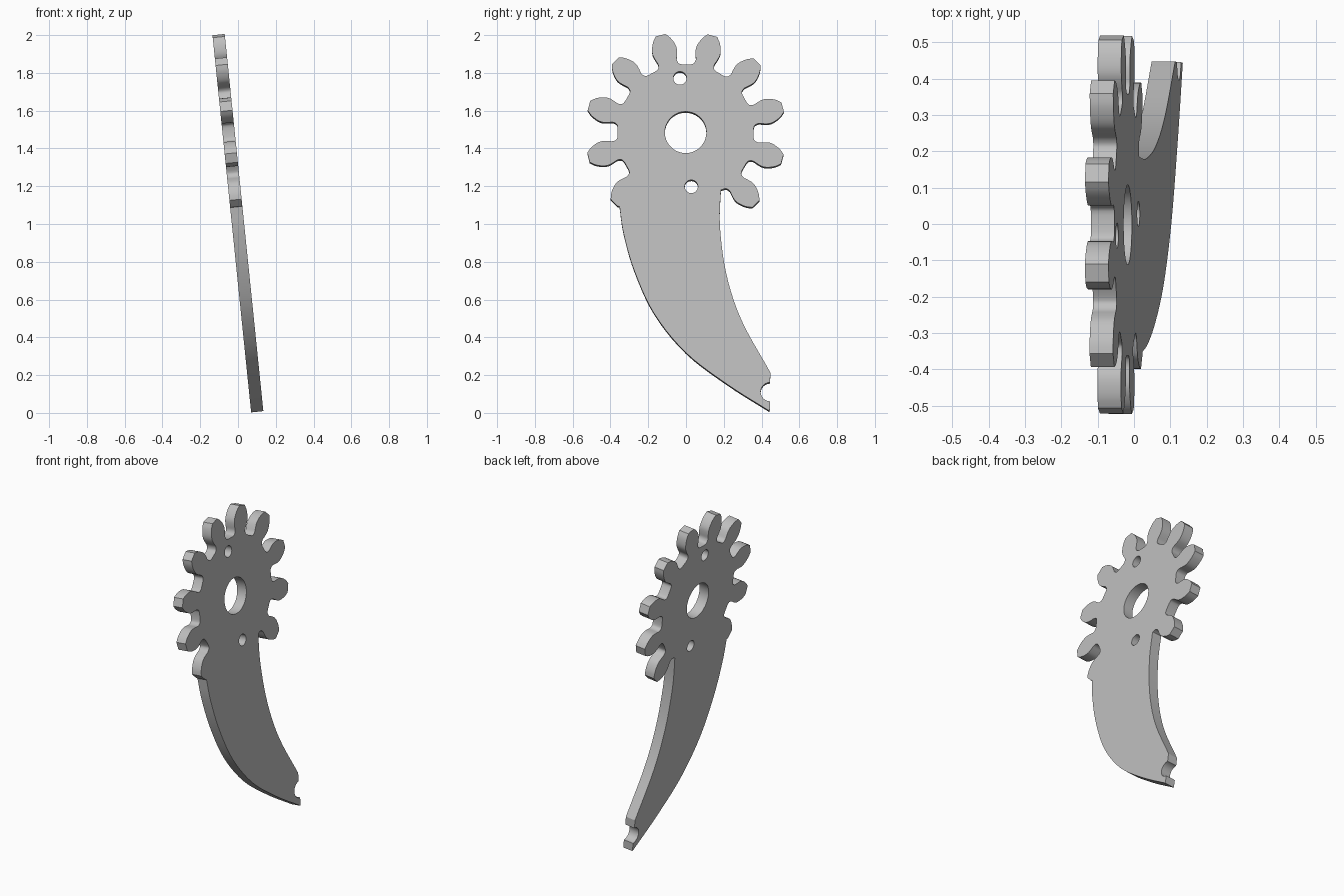
import bpy, bmesh, math
from mathutils import Matrix, Vector

cube = bpy.data.objects.get("Cube")
if cube:
    bpy.data.objects.remove(cube)

TILT = math.atan(0.1025)
THICKNESS = 0.065
HUB = Vector((-0.002, 1.482))


def smooth(points, steps=5):
    """Smooth path through a few control points (Catmull-Rom)."""
    p = [Vector(q) for q in points]
    p = [2 * p[0] - p[1]] + p + [2 * p[-1] - p[-2]]
    path = []
    for a, b, c, d in zip(p, p[1:], p[2:], p[3:]):
        for i in range(steps):
            t = i / steps
            path.append(0.5 * (2 * b + (c - a) * t + (2 * a - 5 * b + 4 * c - d) * t ** 2
                               + (3 * b - a - 3 * c + d) * t ** 3))
    return path + [p[-2]]


def arc(centre, radius, start, end, count):
    return [Vector(centre) + radius * Vector((math.cos(a), math.sin(a)))
            for a in (math.radians(start + (end - start) * i / count) for i in range(count + 1))]


# Tooth flank as (radius, half width), from root to tip
flank = smooth([(0.353, 0.072), (0.363, 0.056), (0.385, 0.051), (0.41, 0.059),
                (0.44, 0.066), (0.47, 0.062), (0.505, 0.047), (0.531, 0.026)], 3)


def tooth(degrees, cut=False):
    a = math.radians(degrees)
    out, side = Vector((math.cos(a), math.sin(a))), Vector((-math.sin(a), math.cos(a)))
    rising = [HUB + out * f.x - side * f.y for f in flank]
    falling = [HUB + out * f.x + side * f.y for f in reversed(flank)]
    return rising + (falling[:1] if cut else falling)


# Ten teeth, the last one merging into the blade
outline = []
for k in range(10):
    outline += tooth(-45.5 + 30 * k, cut=(k == 9))

# Curved blade: outer edge, notched tip, inner edge
outline += smooth([(-0.352, 1.09), (-0.33, 0.945), (-0.272, 0.745), (-0.167, 0.52),
                   (0.0, 0.315), (0.22, 0.147), (0.443, 0.006)])
outline += arc((0.445, 0.108), 0.05, 270, 90, 12)
outline += smooth([(0.447, 0.21), (0.295, 0.485), (0.214, 0.73), (0.18, 0.98),
                   (0.184, 1.16), (0.19, 1.178)])

# Centre bore and two pin holes
pin = Vector((-0.03, 0.287))
loops = [outline,
         arc(HUB, 0.11, 0, 350, 35),
         arc(HUB + pin, 0.035, 0, 345, 23),
         arc(HUB - pin, 0.035, 0, 345, 23)]

# Filled profile, extruded to a plate
curve = bpy.data.curves.new("geared_blade", 'CURVE')
curve.dimensions = '2D'
curve.fill_mode = 'BOTH'
curve.extrude = THICKNESS / 2
for loop in loops:
    spline = curve.splines.new('POLY')
    spline.points.add(len(loop) - 1)
    for point, co in zip(spline.points, loop):
        point.co = (co.x, (co.y - 1) / math.cos(TILT), 0, 1)
    spline.use_cyclic_u = True

grey = bpy.data.materials.new("plain_grey")
grey.use_nodes = True
colour = (0.52, 0.52, 0.52, 1)
grey.diffuse_color = colour
grey.node_tree.nodes["Principled BSDF"].inputs["Base Color"].default_value = colour
curve.materials.append(grey)

plate = bpy.data.objects.new("geared_blade", curve)
bpy.context.collection.objects.link(plate)
bpy.ops.object.select_all(action='DESELECT')
plate.select_set(True)
bpy.context.view_layer.objects.active = plate
bpy.ops.object.convert(target='MESH')
plate = bpy.context.object

# Weld the rims and stand the plate up with its lean
s, c = math.sin(TILT), math.cos(TILT)
stand = Matrix(((0, -s, c, 0), (1, 0, 0, 0), (0, c, s, 1), (0, 0, 0, 1)))
bm = bmesh.new()
bm.from_mesh(plate.data)
bmesh.ops.remove_doubles(bm, verts=bm.verts, dist=0.0001)
bm.transform(stand)
bmesh.ops.recalc_face_normals(bm, faces=bm.faces)
bm.to_mesh(plate.data)
bm.free()
bpy.ops.object.shade_smooth_by_angle(angle=math.radians(30))
